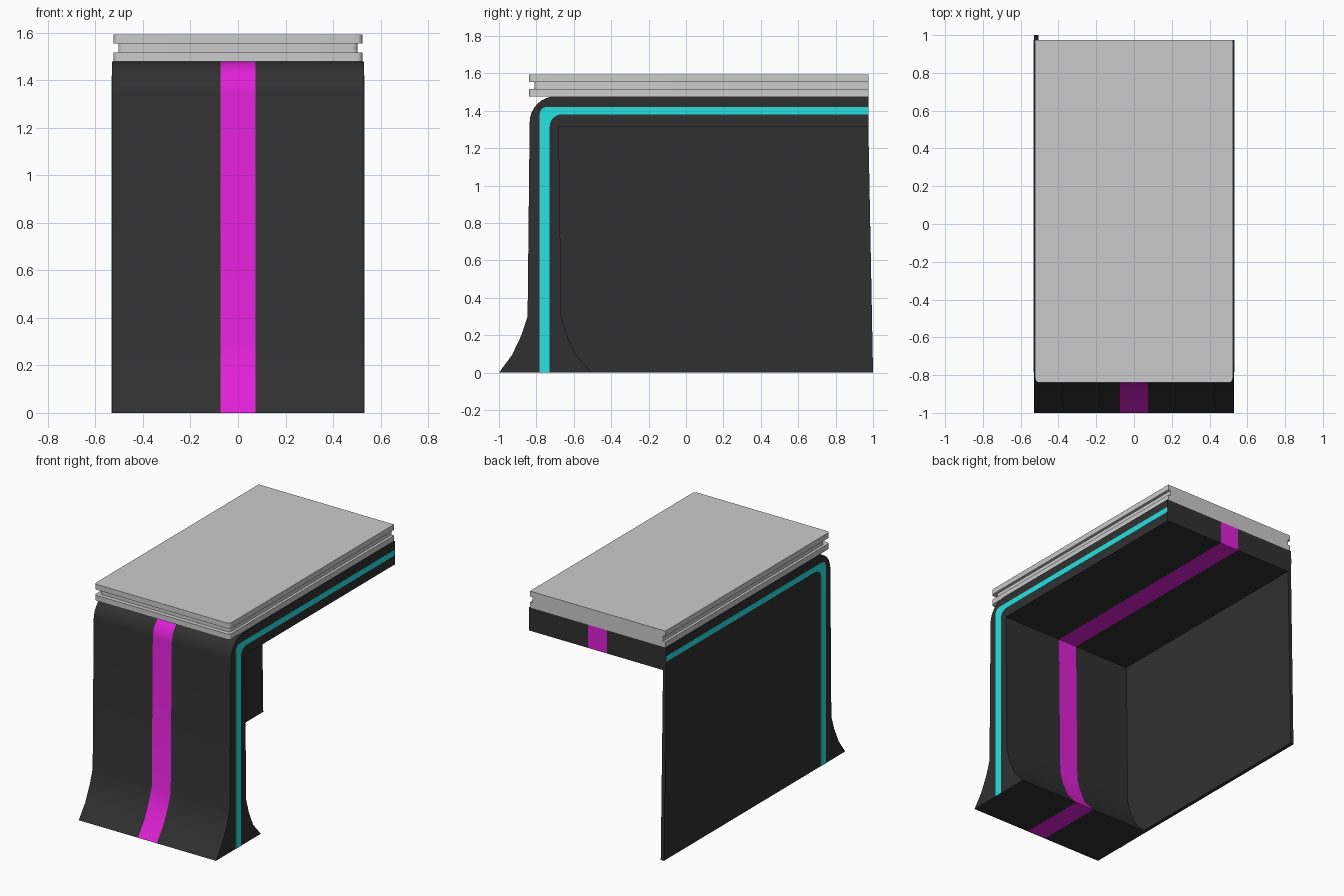
import bpy, bmesh
from math import sin, cos, radians

if "Cube" in bpy.data.objects:
    bpy.data.objects.remove(bpy.data.objects["Cube"])


def material(name, rgb):
    m = bpy.data.materials.new(name)
    m.diffuse_color = (*rgb, 1)
    m.use_nodes = True
    m.node_tree.nodes["Principled BSDF"].inputs["Base Color"].default_value = m.diffuse_color
    return m


dark = material("charcoal", (0.03, 0.03, 0.03))
magenta = material("magenta", (0.75, 0.015, 0.68))
cyan = material("cyan", (0.02, 0.75, 0.75))


def arc(cx, cy, r, a0, a1, n=6):
    return [(cx + r * cos(radians(a0 + (a1 - a0) * i / n)),
             cy + r * sin(radians(a0 + (a1 - a0) * i / n))) for i in range(n + 1)]


def prism(name, profile, levels, place, mats=(), segment_mats=None):
    """Sweep a closed 2D profile through levels; each segment may have its own material."""
    bm = bmesh.new()
    rings = [[bm.verts.new(place(u, v, w)) for u, v in profile] for w in levels]
    n = len(profile)
    for s in range(len(levels) - 1):
        for i in range(n):
            j = (i + 1) % n
            f = bm.faces.new((rings[s][i], rings[s][j], rings[s + 1][j], rings[s + 1][i]))
            f.material_index = segment_mats[s] if segment_mats else 0
    bm.faces.new(rings[0][::-1])
    bm.faces.new(rings[-1])
    bmesh.ops.recalc_face_normals(bm, faces=bm.faces)
    me = bpy.data.meshes.new(name)
    bm.to_mesh(me)
    bm.free()
    ob = bpy.data.objects.new(name, me)
    bpy.context.collection.objects.link(ob)
    for m in mats:
        me.materials.append(m)
    bpy.ops.object.select_all(action='DESELECT')
    ob.select_set(True)
    bpy.context.view_layer.objects.active = ob
    bpy.ops.object.shade_smooth_by_angle(angle=radians(30))
    return ob


def side(u, v, w):      # profile in y-z, swept along x
    return (w, u, v)


def plan(u, v, w):      # profile in x-y, swept along z
    return (u, v, w)


# Flared front and counter shell with a central stripe wrapped around it
outer = [(-1, 0), (-0.93, 0.095), (-0.88, 0.2), (-0.847, 0.3)] \
    + arc(-0.696, 1.338, 0.14, 180, 90, 8) + [(0.975, 1.478)]
inner = [(0.975, 1.316), (-0.68, 1.316), (-0.667, 0.3),
         (-0.637, 0.2), (-0.59, 0.095), (-0.505, 0)]
prism("counter_shell", outer + inner, (-0.53, -0.073, 0.073, 0.53), side,
      (dark, magenta), (0, 1, 0))

# Closing panel on the left side only
prism("side_panel", [(0.975, 1.316), (1, 0)] + inner[:0:-1], (-0.53, -0.505), side, (dark,))

# Thin light strips on both ends of the shell
strip = [(-0.783, 0)] + arc(-0.743, 1.381, 0.04, 180, 90) + [(0.975, 1.421), (0.975, 1.381)] \
    + arc(-0.664, 1.316, 0.065, 90, 180) + [(-0.729, 0)]
for name, xs in (("left_strip", (-0.532, -0.53)), ("right_strip", (0.53, 0.532))):
    prism(name, strip, xs, side, (cyan,))

# Worktop: two slabs with a recessed layer between, rounded front corners
for name, hw, front, z0, z1 in (("worktop_lower", 0.523, -0.84, 1.478, 1.516),
                                ("worktop_recess", 0.504, -0.81, 1.516, 1.555),
                                ("worktop_upper", 0.523, -0.84, 1.555, 1.593)):
    r = 0.022
    outline = arc(-hw + r, front + r, r, 180, 270, 4) + arc(hw - r, front + r, r, 270, 360, 4) \
        + [(hw, 0.975), (-hw, 0.975)]
    prism(name, outline, (z0, z1), plan)
